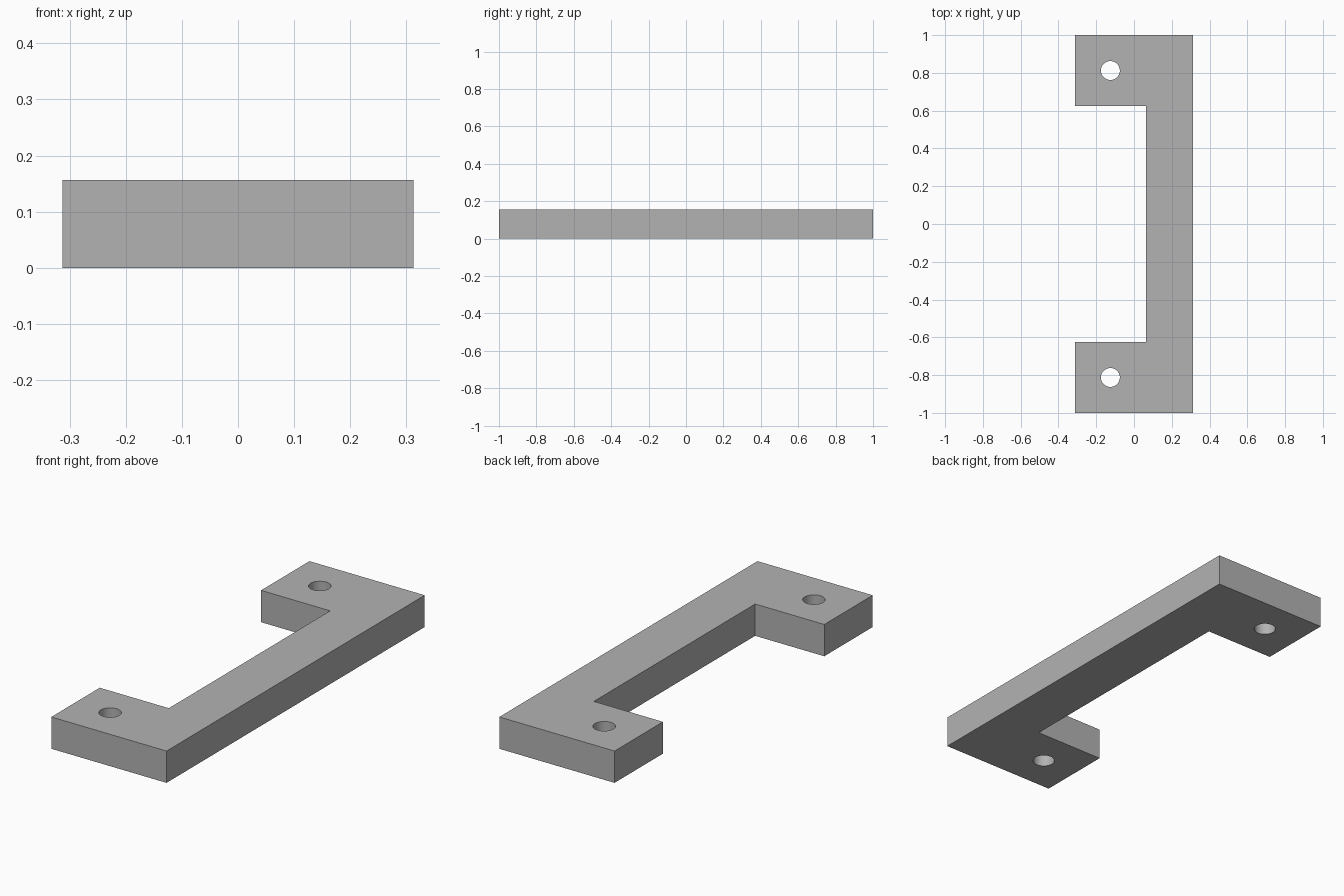
import bpy
import bmesh

cube = bpy.data.objects.get("Cube")
if cube:
    bpy.data.objects.remove(cube, do_unlink=True)

HALF_W, HALF_L, HEIGHT = 0.3125, 1.0, 0.156
BAR_X, FOOT_Y = 0.0625, 0.625
HOLE_X, HOLE_Y, HOLE_R = -0.125, 0.8125, 0.05

# Single flat material
grey = bpy.data.materials.new("plain grey")
grey.use_nodes = True
colour = (0.45, 0.45, 0.45, 1)
grey.diffuse_color = colour
grey.node_tree.nodes["Principled BSDF"].inputs["Base Color"].default_value = colour

# C-shaped bracket: half profile mirrored along y, then extruded upwards
half = [(HALF_W, HALF_L), (-HALF_W, HALF_L), (-HALF_W, FOOT_Y), (BAR_X, FOOT_Y)]
profile = half + [(x, -y) for x, y in reversed(half)]
bm = bmesh.new()
base = bm.faces.new([bm.verts.new((x, y, 0)) for x, y in profile])
top = bmesh.ops.extrude_face_region(bm, geom=[base])["geom"]
bmesh.ops.translate(bm, vec=(0, 0, HEIGHT),
                    verts=[v for v in top if isinstance(v, bmesh.types.BMVert)])
bmesh.ops.recalc_face_normals(bm, faces=bm.faces)
mesh = bpy.data.meshes.new("bracket")
bm.to_mesh(mesh)
bm.free()
bracket = bpy.data.objects.new("bracket", mesh)
bpy.context.collection.objects.link(bracket)
mesh.materials.append(grey)

# Screw hole through each foot
bpy.ops.object.select_all(action='DESELECT')
for side in (1, -1):
    bpy.ops.mesh.primitive_cylinder_add(
        vertices=48, radius=HOLE_R, depth=HEIGHT * 3,
        location=(HOLE_X, side * HOLE_Y, HEIGHT / 2))
    cutter = bpy.context.object
    cutter.name = "hole_cutter"
    cutter.hide_render = True
    cutter.data.materials.append(grey)
    cutter.select_set(False)
    bpy.context.view_layer.objects.active = bracket
    bracket.select_set(True)
    mod = bracket.modifiers.new("screw_hole", 'BOOLEAN')
    mod.operation = 'DIFFERENCE'
    mod.solver = 'EXACT'
    mod.object = cutter
    bpy.ops.object.modifier_apply(modifier=mod.name)
    bpy.data.objects.remove(cutter, do_unlink=True)

# Smooth hole walls, crisp edges
bpy.context.view_layer.objects.active = bracket
bracket.select_set(True)
bpy.ops.object.shade_smooth_by_angle()
